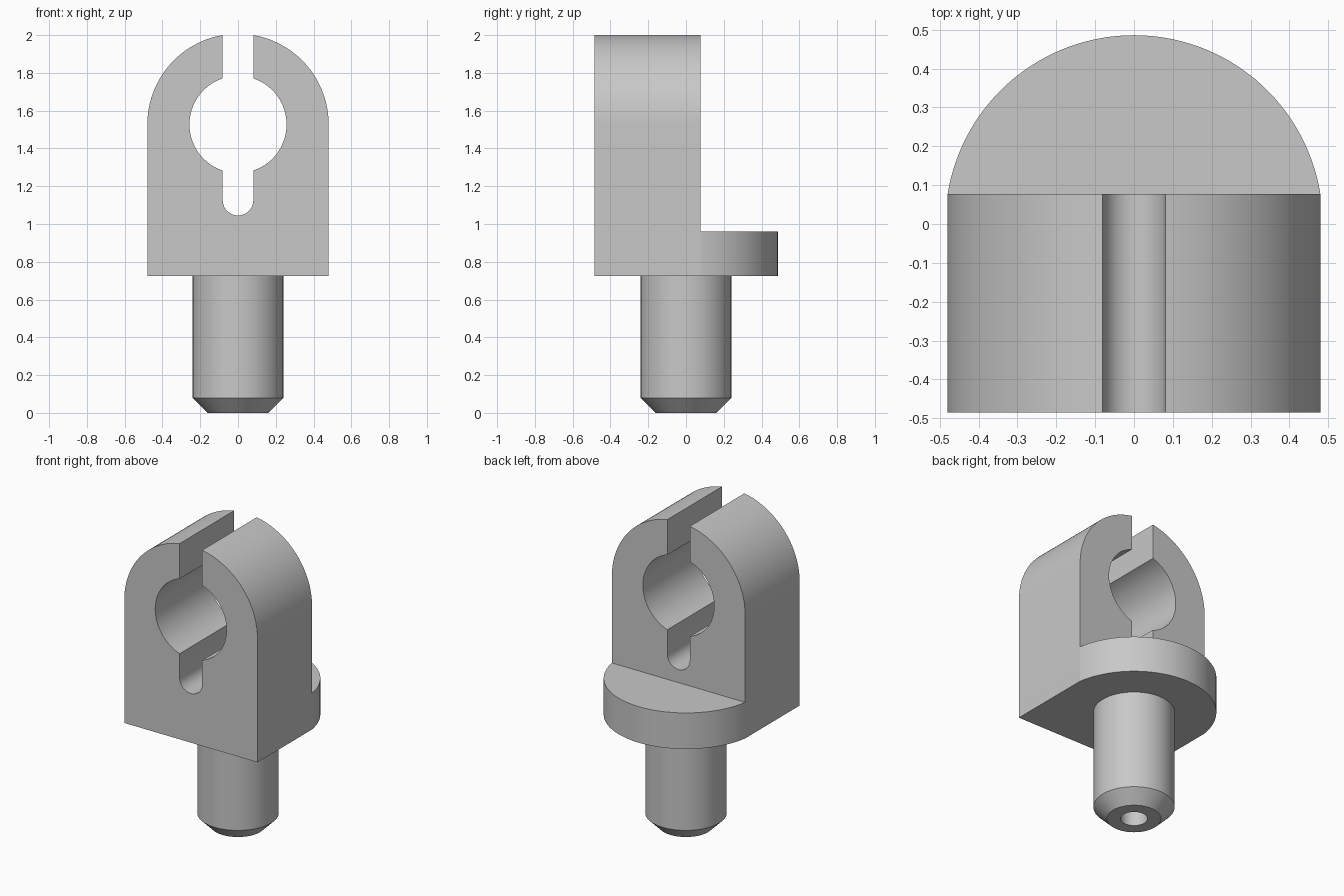
import bpy, bmesh
from math import sin, cos, pi, asin, radians
from mathutils import Vector

cube = bpy.data.objects.get("Cube")
if cube:
    bpy.data.objects.remove(cube)

grey = bpy.data.materials.new("light grey metal")
grey.use_nodes = True
colour = (0.58, 0.58, 0.58, 1)
grey.diffuse_color = colour
grey.node_tree.nodes["Principled BSDF"].inputs["Base Color"].default_value = colour

HALF, GAP, BORE = 0.48, 0.081, 0.257   # block half width, slot half width, bore radius
AXIS, BASE = 1.527, 0.725              # bore height, underside of block
FRONT, BACK = -0.485, 0.077
DISC = 0.486


def arc(cx, cy, r, start, end, n):
    return [(cx + r * cos(start + (end - start) * i / n),
             cy + r * sin(start + (end - start) * i / n)) for i in range(n + 1)]


def finish(name, bm):
    bmesh.ops.recalc_face_normals(bm, faces=bm.faces)
    mesh = bpy.data.meshes.new(name)
    bm.to_mesh(mesh)
    bm.free()
    mesh.materials.append(grey)
    ob = bpy.data.objects.new(name, mesh)
    bpy.context.collection.objects.link(ob)
    return ob


def prism(name, points, place, offset):
    """Extrude a closed 2D outline; place turns a 2D point into 3D."""
    bm = bmesh.new()
    face = bm.faces.new([bm.verts.new(place(*p)) for p in points])
    new = bmesh.ops.extrude_face_region(bm, geom=[face])["geom"]
    verts = [v for v in new if isinstance(v, bmesh.types.BMVert)]
    bmesh.ops.translate(bm, verts=verts, vec=Vector(offset))
    return finish(name, bm)


def lathe(name, profile, sides):
    """Revolve a closed (radius, z) outline around z."""
    bm = bmesh.new()
    rings = [[bm.verts.new((r * cos(2 * pi * i / sides), r * sin(2 * pi * i / sides), z))
              for i in range(sides)] if r else [bm.verts.new((0, 0, z))] * sides
             for r, z in profile]
    for a, b in zip(rings, rings[1:]):
        for i in range(sides):
            j = (i + 1) % sides
            bm.faces.new(dict.fromkeys((a[i], a[j], b[j], b[i])))
    return finish(name, bm)


def smooth(ob):
    bpy.ops.object.select_all(action="DESELECT")
    ob.select_set(True)
    bpy.context.view_layer.objects.active = ob
    bpy.ops.object.shade_smooth_by_angle(angle=radians(25))


# Clamp block: one outline holding the arch, split, bore and relief slot
t_out, t_in = asin(GAP / HALF), asin(GAP / BORE)
right_arch = arc(0, AXIS, HALF, 0, pi / 2 - t_out, 32)
left_arch = [(-x, z) for x, z in reversed(right_arch)]
right_bore = arc(0, AXIS, BORE, pi / 2 - t_in, t_in - pi / 2, 40)
left_bore = [(-x, z) for x, z in reversed(right_bore)]
relief = arc(0, 1.126, GAP, 0, -pi, 20)
outline = ([(HALF, BASE)] + right_arch + right_bore + relief
           + left_bore + left_arch + [(-HALF, BASE)])
block = prism("clamp_block", outline, lambda x, z: (x, FRONT, z), (0, BACK - FRONT, 0))

# Rounded flange behind the block, rooted inside it and merged
t = asin(BACK / DISC)
rim = arc(0, 0, DISC, t, pi - t, 64)
rim = [(0.4, 0), (0.4, BACK)] + rim + [(-0.4, BACK), (-0.4, 0)]
flange = prism("flange_cutter", rim, lambda x, y: (x, y, BASE), (0, 0, 0.235))
flange.hide_render = True
union = block.modifiers.new("flange", "BOOLEAN")
union.operation = "UNION"
union.solver = "EXACT"
union.object = flange
bpy.context.view_layer.objects.active = block
block.select_set(True)
bpy.ops.object.modifier_apply(modifier=union.name)
bpy.data.objects.remove(flange)
smooth(block)

# Chamfered shank with a blind centre hole
shank = lathe("shank", [(0.24, BASE), (0.24, 0.08), (0.16, 0), (0.08, 0),
                        (0.08, 0.4), (0, 0.4)], 64)
smooth(shank)
